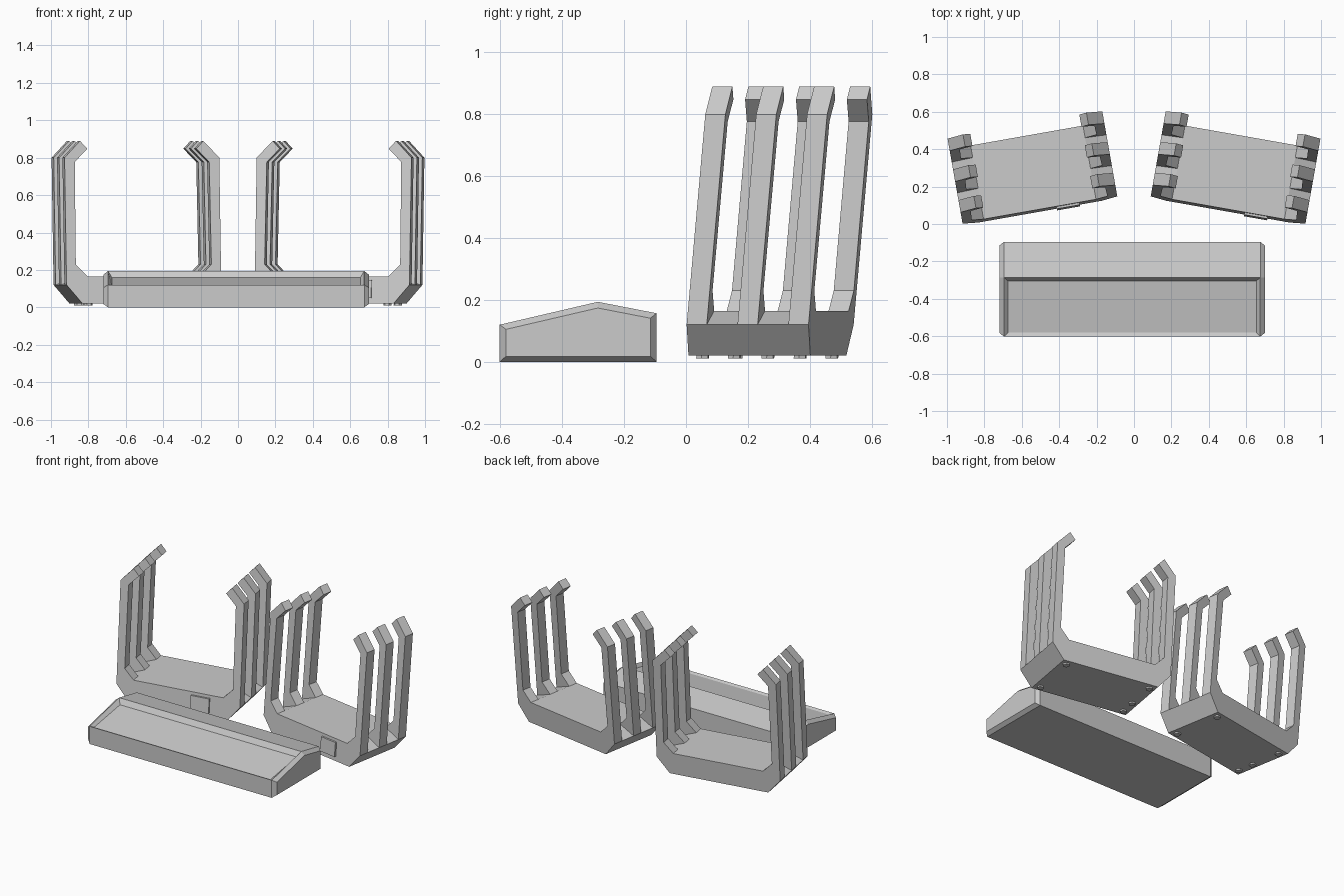
import bpy, bmesh
from math import radians, sin, cos, tau
from mathutils import Matrix

if "Cube" in bpy.data.objects:
    bpy.data.objects.remove(bpy.data.objects["Cube"])

HW, DEPTH, PRONG = 0.42, 0.40, 0.066


def finish(name, bm, matrix=None):
    if matrix:
        bmesh.ops.transform(bm, matrix=matrix, verts=bm.verts)
    bmesh.ops.recalc_face_normals(bm, faces=bm.faces)
    me = bpy.data.meshes.new(name)
    bm.to_mesh(me)
    bm.free()
    ob = bpy.data.objects.new(name, me)
    bpy.context.collection.objects.link(ob)
    return ob


def loft(rings):
    """Closed skin through rings of 3D points, capped at both ends."""
    bm = bmesh.new()
    vs = [[bm.verts.new(p) for p in r] for r in rings]
    n = len(vs[0])
    for a, b in zip(vs, vs[1:]):
        for i in range(n):
            bm.faces.new((a[i], a[(i + 1) % n], b[(i + 1) % n], b[i]))
    bm.faces.new(vs[0])
    bm.faces.new(vs[-1])
    return bm


def extrude_y(profile, y0, y1):
    return loft([[(x, y, z) for x, z in profile] for y in (y0, y1)])


def extrude_z(profile, z0, z1):
    return loft([[(x, y, z) for x, y in profile] for z in (z0, z1)])


def holder(side, cx, angle):
    # Lean the holder backwards, then turn it outwards
    lean = Matrix.Identity(4)
    lean[1][2] = 0.09
    lean[1][3] = -0.09 * 0.12
    m = Matrix.Translation((cx, 0.075, 0)) @ Matrix.Rotation(radians(angle), 4, 'Z') @ lean

    # Base tray
    base = [(-HW, .12), (-.335, .02), (.335, .02), (HW, .12), (.305, .165), (-.305, .165)]
    finish(side + "_holder_base", extrude_y(base, 0, DEPTH), m)

    # Three hooked prongs on each side
    hook = [(HW, .12), (HW, .80), (HW - .085, .89), (HW - .124, .848),
            (HW - .055, .777), (HW - .052, .23), (.305, .165)]
    for s in (-1, 1):
        for i in range(3):
            y = i * (DEPTH - PRONG) / 2
            finish(f"{side}_prong", extrude_y([(s * x, z) for x, z in hook], y, y + PRONG), m)

    # Front tab
    tab = [(.09, .05), (.215, .05), (.215, .145), (.09, .145)]
    finish(side + "_front_tab", extrude_y(tab, -.012, .01), m)

    # Foot pads
    for x, y in ((-.295, .04), (-.295, .15), (-.295, .36), (.295, .04), (.295, .36)):
        pad = [(x + .022 * cos(tau * k / 6), y + .022 * sin(tau * k / 6)) for k in range(6)]
        finish(side + "_foot_pad", extrude_z(pad, .01, .025), m)


holder("left", -.503, 10)
holder("right", .503, -10)

# Front wedge housing with chamfered ends
full = [(-.602, 0), (-.602, .12), (-.285, .194), (-.095, .157), (-.095, 0)]
inset = [(-.582, .018), (-.582, .105), (-.285, .174), (-.115, .141), (-.115, .018)]
xs = [(-.72, inset), (-.695, full), (.675, full), (.70, inset)]
bm = loft([[(x, y, z) for y, z in prof] for x, prof in xs])

# Sunken panel in the front slope
bmesh.ops.recalc_face_normals(bm, faces=bm.faces)
slope = next(f for f in bm.faces if f.normal.y < -.1 and f.normal.z > .9 and f.calc_area() > .2)
bmesh.ops.inset_individual(bm, faces=[slope], thickness=.03)
for v in slope.verts:
    v.co.z -= .03 if v.co.y > -.45 else .012
finish("wedge_housing", bm)
